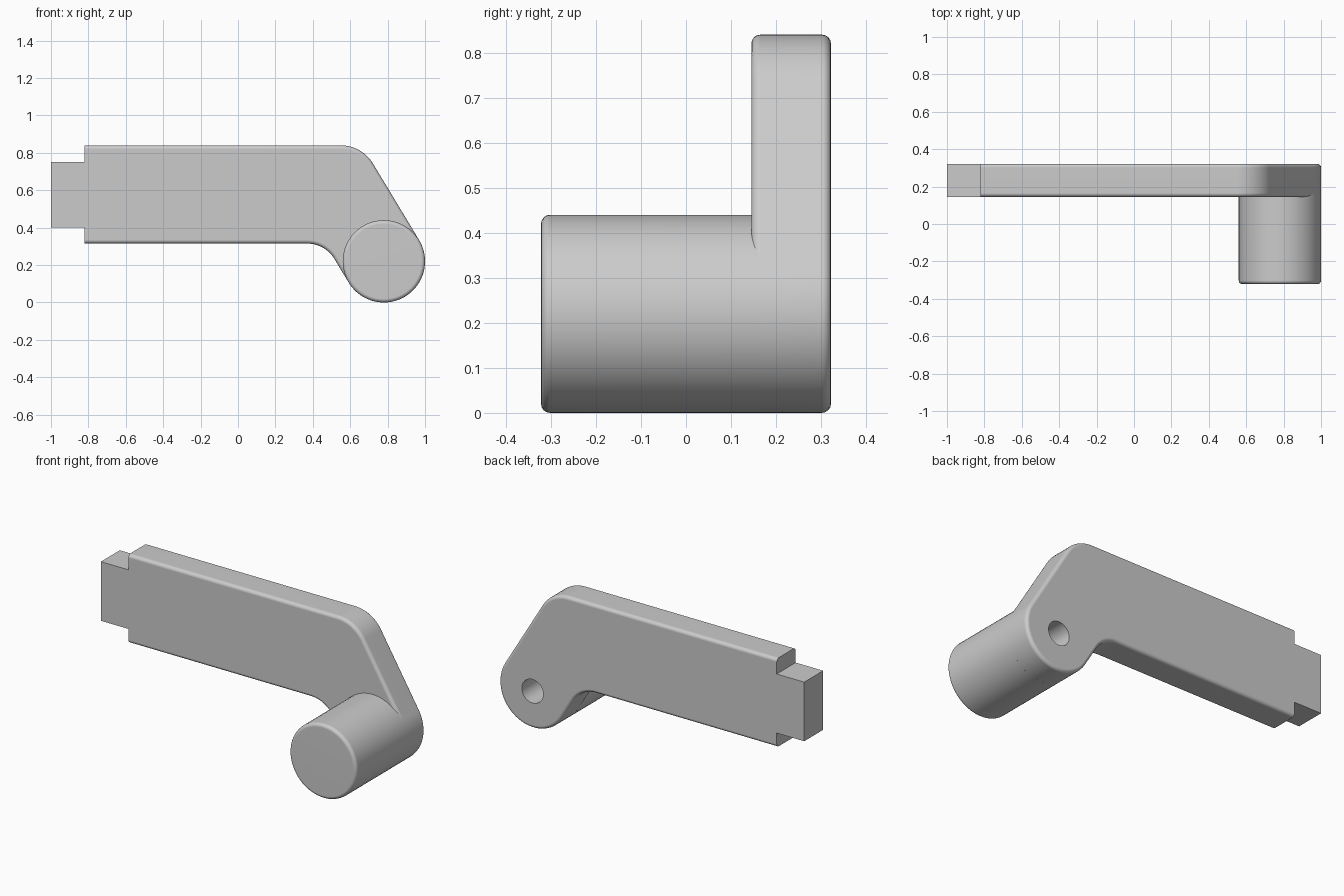
import bpy, bmesh, math
from mathutils import Matrix, Vector

if "Cube" in bpy.data.objects:
    bpy.data.objects.remove(bpy.data.objects["Cube"], do_unlink=True)

FRONT, SEAM, BACK = -0.322, 0.145, 0.322   # depth of pin face, arm front, arm back
AXIS = (0.78, 0.22)                        # pin centre in x, z
RADIUS, HOLE, ROUND = 0.22, 0.07, 0.02
SLANT = 31.4                               # direction of the slanted side's normal

grey = bpy.data.materials.new("plain grey")
grey.use_nodes = True
colour = (0.6, 0.6, 0.6, 1)
grey.diffuse_color = colour
grey.node_tree.nodes["Principled BSDF"].inputs["Base Color"].default_value = colour


def arc(centre, radius, start, end, steps):
    angles = [math.radians(start + (end - start) * i / steps) for i in range(steps + 1)]
    return [(centre[0] + radius * math.cos(a), centre[1] + radius * math.sin(a)) for a in angles]


def make_object(name, bm):
    bmesh.ops.recalc_face_normals(bm, faces=bm.faces)
    mesh = bpy.data.meshes.new(name)
    bm.to_mesh(mesh)
    bm.free()
    obj = bpy.data.objects.new(name, mesh)
    bpy.context.collection.objects.link(obj)
    mesh.materials.append(grey)
    return obj


def select(obj):
    bpy.ops.object.select_all(action='DESELECT')
    obj.select_set(True)
    bpy.context.view_layer.objects.active = obj


def smooth(obj):
    select(obj)
    bpy.ops.object.shade_smooth_by_angle(angle=math.radians(35))
    obj.modifiers.new("flat faces", 'WEIGHTED_NORMAL').keep_sharp = True


# Arm: bent outline with a square tang, rounded along front and back edges
outline = [(-1, 0.40), (-1, 0.75), (-0.82, 0.75), (-0.82, 0.84)]
outline += arc((0.55, 0.64), 0.20, 90, SLANT, 10)
outline += arc(AXIS, RADIUS, SLANT, SLANT - 180, 32)
outline += arc((0.37, 0.145), 0.17, SLANT, 90, 10)
outline += [(-0.82, 0.315), (-0.82, 0.40)]
bm = bmesh.new()
face = bm.faces.new([bm.verts.new((x, SEAM, z)) for x, z in outline])
new = bmesh.ops.extrude_face_region(bm, geom=[face])["geom"]
bmesh.ops.translate(bm, vec=(0, BACK - SEAM, 0),
                    verts=[g for g in new if isinstance(g, bmesh.types.BMVert)])
rims = [e for e in bm.edges
        if abs(e.verts[0].co.y - e.verts[1].co.y) < 1e-5
        and (e.verts[0].co.x + e.verts[1].co.x) / 2 > -0.81]
bmesh.ops.bevel(bm, geom=rims, offset=ROUND, segments=4, profile=0.5, affect='EDGES')
arm = make_object("arm", bm)

# Round hole through the arm
bm = bmesh.new()
bmesh.ops.create_cone(bm, cap_ends=True, segments=40, radius1=HOLE, radius2=HOLE, depth=0.5,
                      matrix=Matrix.Translation((AXIS[0], 0.25, AXIS[1]))
                      @ Matrix.Rotation(math.pi / 2, 4, 'X'))
cutter = make_object("hole_cutter", bm)
cutter.hide_render = True
cut = arm.modifiers.new("hole", 'BOOLEAN')
cut.operation, cut.solver, cut.object = 'DIFFERENCE', 'EXACT', cutter
select(arm)
bpy.ops.object.modifier_apply(modifier="hole")
bpy.data.objects.remove(cutter, do_unlink=True)
smooth(arm)

# Pin: turned profile with a rounded front rim and a blind bore from the back
profile = [(0, FRONT)]
profile += arc((RADIUS - ROUND, FRONT + ROUND), ROUND, -90, 0, 4)
profile += [(RADIUS, SEAM + 0.025), (HOLE, SEAM + 0.025), (HOLE, -0.15), (0, -0.15)]
bm = bmesh.new()
verts = [bm.verts.new((AXIS[0] + r, y, AXIS[1])) for r, y in profile]
edges = [bm.edges.new(pair) for pair in zip(verts, verts[1:])]
bmesh.ops.spin(bm, geom=verts + edges, cent=(AXIS[0], 0, AXIS[1]), axis=Vector((0, 1, 0)),
               angle=math.tau, steps=64)
bmesh.ops.remove_doubles(bm, verts=bm.verts, dist=1e-4)
smooth(make_object("pin", bm))
